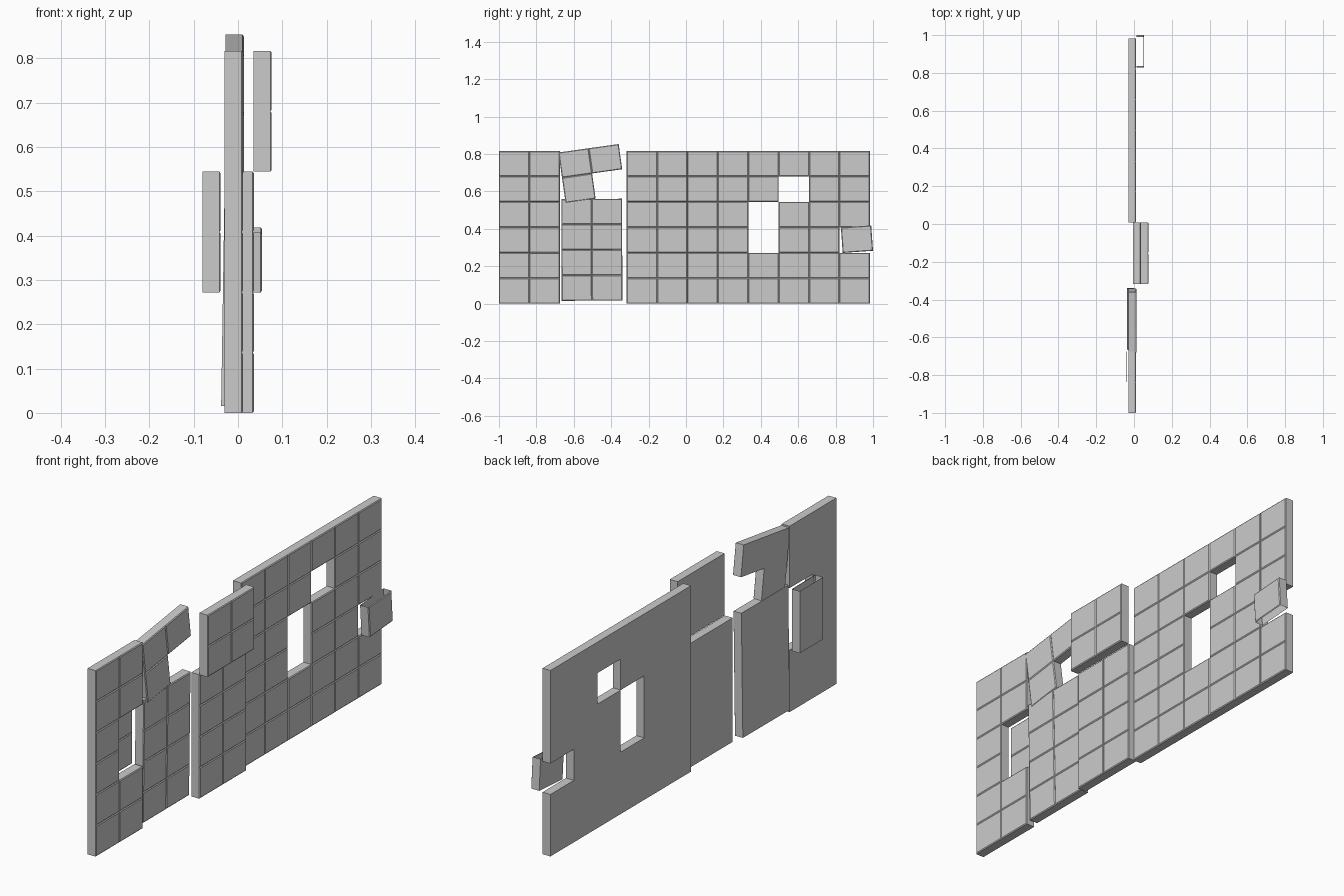
import bpy, bmesh
from math import radians

if "Cube" in bpy.data.objects:
    bpy.data.objects.remove(bpy.data.objects["Cube"])

W, H, T = 0.1625, 0.136, 0.041   # tile width, tile height, wall thickness
B, D = 0.004, 0.003              # groove inset and depth


def tiled_panel(name, cols, rows, loc, missing=(), rot=(0, 0, 0), caps=True, centred=False):
    """Tiled slab in the y-z plane; back at local x = 0, tiles facing +x."""
    bm = bmesh.new()
    cells = {(c, r) for c in range(cols) for r in range(rows)} - set(missing)
    oy, oz = (-W / 2, -H / 2) if centred else (0, 0)

    def quad(pts):
        bm.faces.new([bm.verts.new(p) for p in pts])

    for c, r in cells:
        y0, z0 = oy + c * W, oz + r * H
        y1, z1 = y0 + W, z0 + H
        ring = [(y0, z0), (y1, z0), (y1, z1), (y0, z1)]
        inner = [(y0 + B, z0 + B), (y1 - B, z0 + B), (y1 - B, z1 - B), (y0 + B, z1 - B)]
        quad([(T, y, z) for y, z in inner])
        quad([(0, y, z) for y, z in reversed(ring)])
        sides = [(0, -1), (1, 0), (0, 1), (-1, 0)]
        for i, (dc, dr) in enumerate(sides):
            a, b = ring[i], ring[(i + 1) % 4]
            p, q = inner[i], inner[(i + 1) % 4]
            # bevelled tile edge
            quad([(T - D, *a), (T - D, *b), (T, *q), (T, *p)])
            # outer wall where there is no neighbouring tile
            if (c + dc, r + dr) not in cells and (caps or dr == 0):
                quad([(0, *a), (0, *b), (T - D, *b), (T - D, *a)])
    bmesh.ops.remove_doubles(bm, verts=bm.verts, dist=1e-5)
    me = bpy.data.meshes.new(name)
    bm.to_mesh(me)
    bm.free()
    ob = bpy.data.objects.new(name, me)
    ob.location = loc
    ob.rotation_euler = [radians(a) for a in rot]
    bpy.context.collection.objects.link(ob)
    return ob


# Upright wall sections with missing tiles
tiled_panel("left_wall", 2, 6, (-0.03, -1.0, 0), missing=[(1, 2), (1, 3)])
tiled_panel("right_wall", 6, 6, (-0.03, 0.008, 0),
            missing=[(2, 2), (2, 3), (3, 4), (5, 2)])

# Stepped-forward middle section
tiled_panel("middle_wall_lower", 2, 4, (-0.005, -0.317, 0))
tiled_panel("middle_wall_upper", 2, 2, (0.035, -0.317, 4 * H))

# Leaning section and the broken corner piece above it
tiled_panel("leaning_wall", 2, 4, (-0.038, -0.665, 0.016), rot=(0.2, 0.9, 0))
tiled_panel("broken_top", 2, 2, (-0.028, -0.644, 0.539), missing=[(1, 0)], rot=(8, 0, 0))

# Tiles pushed out of the wall (open top and bottom)
tiled_panel("pushed_back_tiles", 1, 2, (-0.08, -1.0 + W, 2 * H), caps=False)
tiled_panel("loose_tile", 1, 1, (0.013, 0.914, 0.345), rot=(4, 0, 0), caps=False, centred=True)
